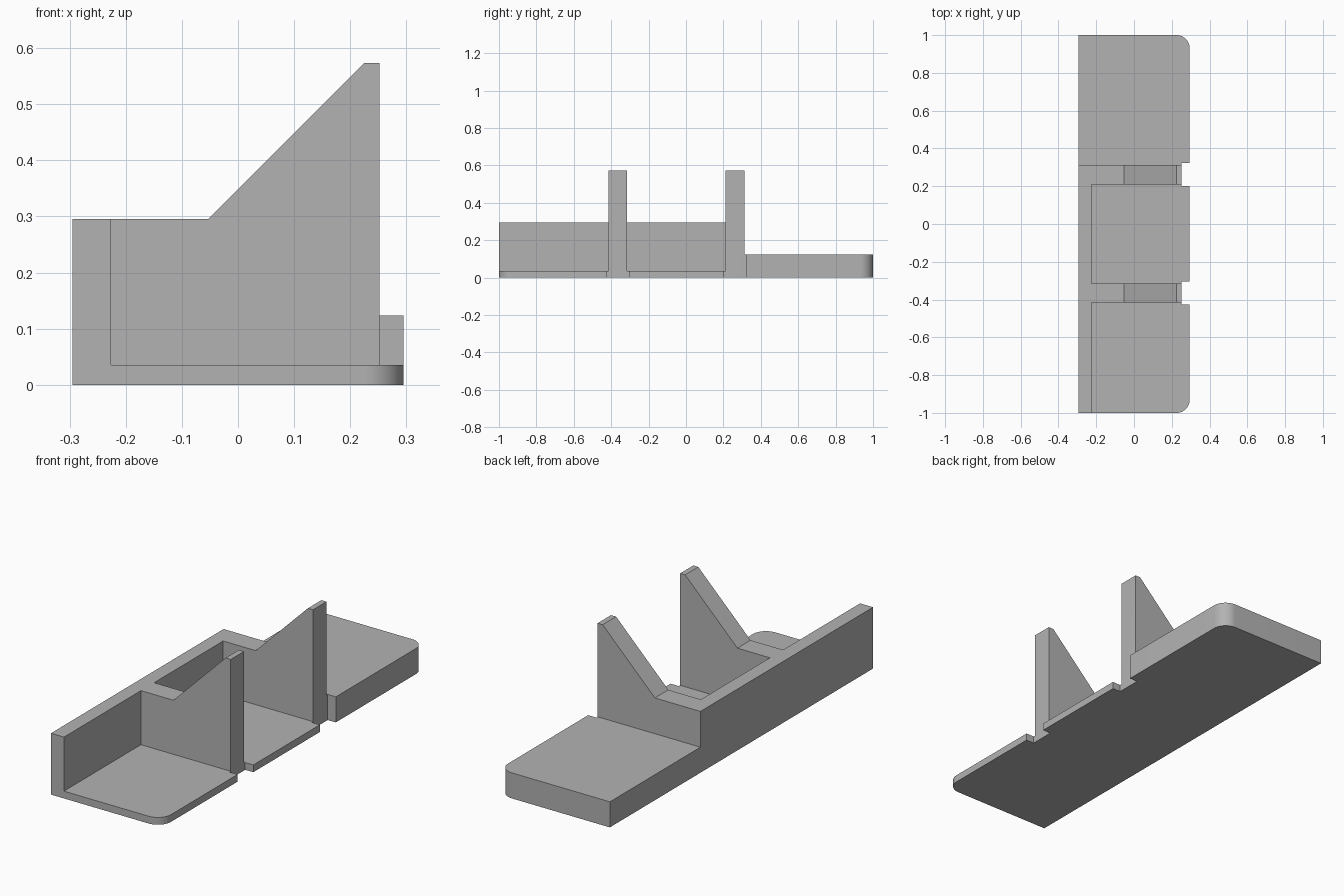
import bpy, bmesh
from math import cos, sin, pi
from mathutils import Vector

cube = bpy.data.objects.get("Cube")
if cube:
    bpy.data.objects.remove(cube, do_unlink=True)

LEFT, RIGHT, NOTCH = -0.295, 0.295, 0.252   # side edges and notch depth
RADIUS, WALL, FLOOR = 0.07, 0.295, 0.035
RIBS = [(-0.415, -0.315), (0.21, 0.312)]    # y range of each rib
GAP = 0.01                                  # clearance beside each rib
BACK = RIBS[1][1]

grey = bpy.data.materials.new("plain grey")
grey.use_nodes = True
grey.diffuse_color = (0.45, 0.45, 0.45, 1)
grey.node_tree.nodes["Principled BSDF"].inputs["Base Color"].default_value = grey.diffuse_color


def prism(name, points, offset):
    """Extrude a closed outline along the offset vector."""
    bm = bmesh.new()
    face = bm.faces.new([bm.verts.new(p) for p in points])
    new = bmesh.ops.extrude_face_region(bm, geom=[face])["geom"]
    verts = [g for g in new if isinstance(g, bmesh.types.BMVert)]
    bmesh.ops.translate(bm, verts=verts, vec=Vector(offset))
    bmesh.ops.recalc_face_normals(bm, faces=bm.faces[:])
    mesh = bpy.data.meshes.new(name)
    bm.to_mesh(mesh)
    bm.free()
    mesh.materials.append(grey)
    obj = bpy.data.objects.new(name, mesh)
    bpy.context.collection.objects.link(obj)
    return obj


def corner(side, steps=12):
    """Rounded corner on the +x edge; side -1 is front, 1 is back."""
    cx, cy = RIGHT - RADIUS, side * (1 - RADIUS)
    arc = [(cx + RADIUS * sin(a), cy + side * RADIUS * cos(a), 0)
           for a in (pi / 2 * i / steps for i in range(steps + 1))]
    return arc if side < 0 else arc[::-1]


# Floor plate with two rounded corners and a notch in front of each rib
outline = [(LEFT, -1, 0)] + corner(-1)
for y0, y1 in RIBS:
    outline += [(RIGHT, y0 - GAP, 0), (NOTCH, y0 - GAP, 0),
                (NOTCH, y1 + GAP, 0), (RIGHT, y1 + GAP, 0)]
outline += corner(1) + [(LEFT, 1, 0)]
bracket = prism("bracket", outline, (0, 0, FLOOR))

# Thick end block
block = [(LEFT, BACK, 0), (NOTCH, BACK, 0), (NOTCH, BACK + GAP, 0),
         (RIGHT, BACK + GAP, 0)] + corner(1) + [(LEFT, 1, 0)]
parts = [prism("end_block", block, (0, 0, 0.123))]

# Long side wall
wall = [(LEFT, -1, 0), (-0.226, -1, 0), (-0.226, -1, WALL), (LEFT, -1, WALL)]
parts.append(prism("side_wall", wall, (0, 1 + BACK, 0)))

# Sloped upright ribs
for i, (y0, y1) in enumerate(RIBS):
    profile = [(LEFT, 0), (NOTCH, 0), (NOTCH, 0.573), (0.225, 0.573),
               (-0.053, WALL), (LEFT, WALL)]
    parts.append(prism(f"rib_{i + 1}", [(x, y0, z) for x, z in profile],
                       (0, y1 - y0, 0)))

# Merge the parts into one solid
bpy.ops.object.select_all(action="DESELECT")
bpy.context.view_layer.objects.active = bracket
bracket.select_set(True)
for part in parts:
    mod = bracket.modifiers.new("union", "BOOLEAN")
    mod.operation, mod.solver, mod.object = "UNION", "EXACT", part
    bpy.ops.object.modifier_apply(modifier=mod.name)
    bpy.data.objects.remove(part, do_unlink=True)

bpy.ops.object.shade_smooth_by_angle(angle=pi / 6)
